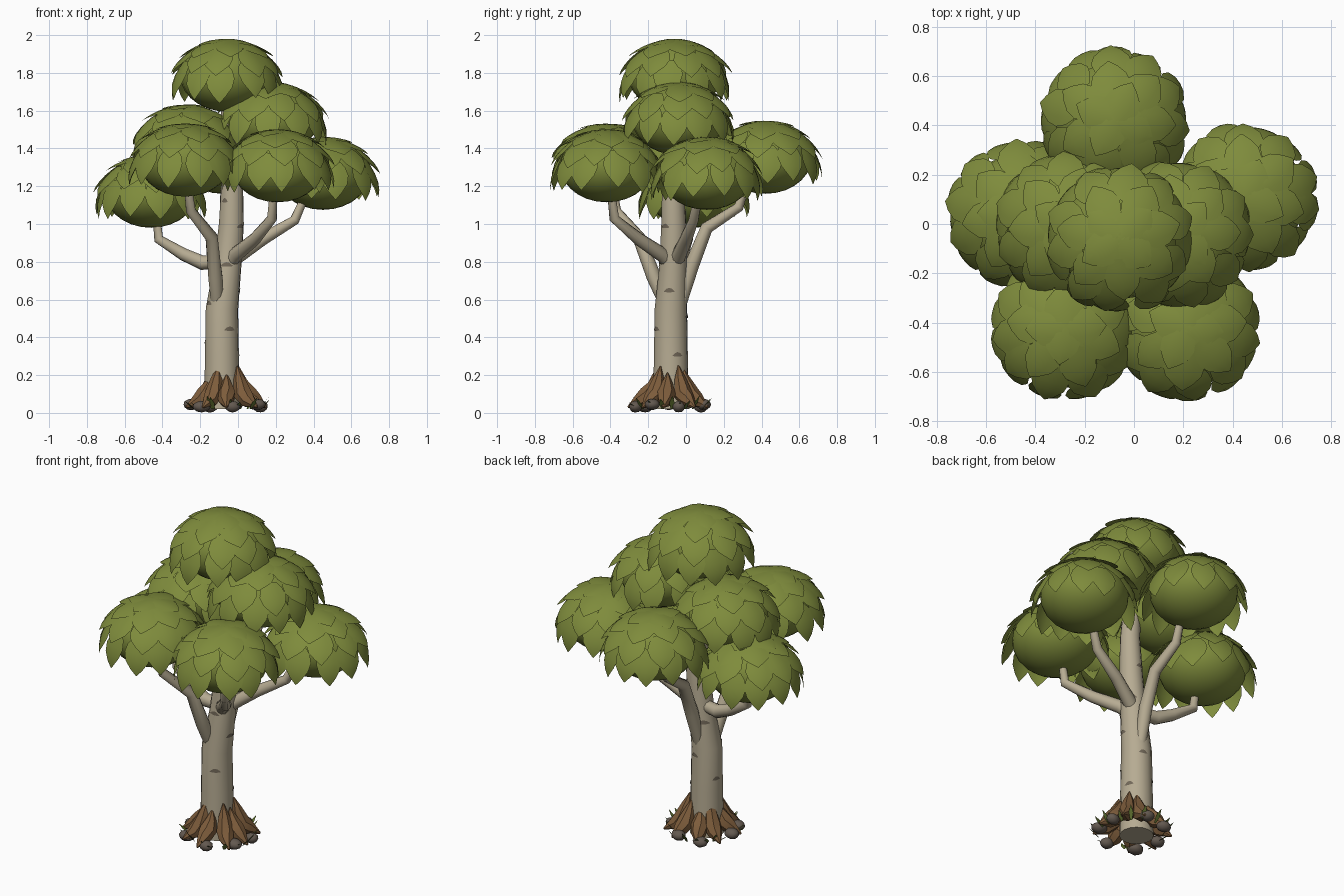
import bpy, bmesh, math, random
from mathutils import Vector

random.seed(4)
cube = bpy.data.objects.get("Cube")
if cube:
    bpy.data.objects.remove(cube)


def material(name, rgb):
    m = bpy.data.materials.new(name)
    m.use_nodes = True
    m.diffuse_color = (*rgb, 1)
    bsdf = m.node_tree.nodes["Principled BSDF"]
    bsdf.inputs["Base Color"].default_value = (*rgb, 1)
    bsdf.inputs["Roughness"].default_value = 0.9
    return m


LEAF = material("leaf_green", (0.21, 0.26, 0.045))
BARK = material("pale_bark", (0.47, 0.41, 0.29))
MARK = material("bark_mark", (0.17, 0.14, 0.10))
ROOT = material("root_brown", (0.21, 0.11, 0.045))
STONE = material("stone_grey", (0.125, 0.10, 0.08))
GRASS = material("grass_green", (0.12, 0.17, 0.03))


def finish(bm, name, mat, angle=50):
    bmesh.ops.recalc_face_normals(bm, faces=bm.faces)
    mesh = bpy.data.meshes.new(name)
    bm.to_mesh(mesh)
    bm.free()
    mesh.materials.append(mat)
    ob = bpy.data.objects.new(name, mesh)
    bpy.context.collection.objects.link(ob)
    bpy.ops.object.select_all(action='DESELECT')
    ob.select_set(True)
    bpy.context.view_layer.objects.active = ob
    bpy.ops.object.shade_smooth_by_angle(angle=math.radians(angle))
    return ob


def tube(bm, path, radii, sides=12):
    """Skin a path of points with rings of the given radii."""
    pts = [Vector(p) for p in path]
    rings = []
    for i, p in enumerate(pts):
        d = (pts[min(i + 1, len(pts) - 1)] - pts[max(i - 1, 0)]).normalized()
        u = d.cross(Vector((0.31, 0.95, 0.05))).normalized()
        v = d.cross(u)
        rings.append([bm.verts.new(p + radii[i] * (u * math.cos(a) + v * math.sin(a)))
                      for a in (math.tau * k / sides for k in range(sides))])
    for a, b in zip(rings, rings[1:]):
        for k in range(sides):
            n = (k + 1) % sides
            bm.faces.new((a[k], a[n], b[n], b[k]))
    bm.faces.new(rings[0])
    bm.faces.new(rings[-1])


def strip(bm, rows):
    """Join rows of points of equal length into faces."""
    grid = [[bm.verts.new(p) for p in row] for row in rows]
    for a, b in zip(grid, grid[1:]):
        for k in range(len(a) - 1):
            bm.faces.new((a[k], a[k + 1], b[k + 1], b[k]))


# Trunk
TRUNK = [(-0.085, -0.08, 0.02), (-0.085, -0.08, 0.3), (-0.085, -0.08, 0.55),
         (-0.055, -0.068, 0.78), (-0.035, -0.065, 1.0), (-0.03, -0.07, 1.25),
         (-0.05, -0.06, 1.65)]
TRUNK_R = [0.095, 0.09, 0.086, 0.073, 0.066, 0.056, 0.04]
bm = bmesh.new()
tube(bm, TRUNK, TRUNK_R, 16)
finish(bm, "trunk", BARK)

# Branches, each bending up into a clump
BRANCHES = {
    "front_right_branch": [(-0.11, -0.11, 0.58), (-0.12, -0.17, 0.72), (-0.14, -0.25, 0.93),
                           (-0.25, -0.37, 1.07), (-0.27, -0.40, 1.25)],
    "front_left_branch": [(-0.05, -0.08, 0.78), (-0.01, -0.13, 0.84), (0.09, -0.25, 0.92),
                          (0.18, -0.38, 1.03), (0.19, -0.40, 1.2)],
    "left_branch": [(-0.05, -0.06, 0.78), (0.0, -0.04, 0.83), (0.13, 0.0, 0.92),
                    (0.30, 0.04, 1.02), (0.37, 0.07, 1.18)],
    "right_branch": [(-0.08, -0.06, 0.80), (-0.19, -0.04, 0.795), (-0.29, -0.02, 0.84),
                     (-0.42, 0.01, 0.92), (-0.435, 0.02, 1.07)],
    "back_branch": [(-0.07, -0.03, 0.58), (-0.06, 0.03, 0.78), (-0.06, 0.11, 0.98),
                    (-0.07, 0.28, 1.09), (-0.07, 0.33, 1.26)],
}
for name, path in BRANCHES.items():
    bm = bmesh.new()
    tube(bm, path, [0.034, 0.039, 0.034, 0.027, 0.02], 10)
    finish(bm, name, BARK)


# Dark marks lying on the trunk
def trunk_at(z):
    for i in range(len(TRUNK) - 1):
        lo, hi = Vector(TRUNK[i]), Vector(TRUNK[i + 1])
        if lo.z <= z <= hi.z:
            f = (z - lo.z) / (hi.z - lo.z)
            return lo.lerp(hi, f), TRUNK_R[i] + f * (TRUNK_R[i + 1] - TRUNK_R[i])


bm = bmesh.new()
for k in range(13):
    z0 = 0.31 + 0.068 * k
    turn = 2.4 * k + 0.4
    half = random.uniform(0.25, 0.5)
    rows = []
    for s in (-1, -0.5, 0, 0.5, 1):
        thick = 0.011 * (1 - s * s) + 0.001
        row = []
        for side in (-1, 1):
            z = z0 + side * thick - 0.008 * s * s
            c, r = trunk_at(z)
            a = turn + half * s
            row.append(c + Vector((math.cos(a), math.sin(a), 0)) * (r + 0.003))
        rows.append(row)
    strip(bm, rows)
finish(bm, "bark_marks", MARK)

# Spindle-shaped roots around the base
BASE = Vector((-0.06, -0.085, 0))


def around(angle, radius, z):
    return BASE + Vector((radius * math.cos(angle), radius * math.sin(angle), z))


bm = bmesh.new()
for k in range(9):
    a = math.tau * k / 9 + random.uniform(-0.1, 0.1) - 1.5
    top = random.uniform(0.19, 0.26)
    out = random.uniform(0.19, 0.225)
    path = [around(a, 0.075, top), around(a, 0.09, top * 0.72), around(a, 0.115, 0.10),
            around(a, 0.155, 0.065), around(a, out, 0.03)]
    tube(bm, path, [0.004, 0.032, 0.05, 0.042, 0.005], 7)
finish(bm, "roots", ROOT, 35)

# Stones between the roots
for k in range(7):
    bm = bmesh.new()
    bmesh.ops.create_icosphere(bm, subdivisions=2, radius=1)
    a = math.tau * k / 7 - 1.4 + random.uniform(-0.15, 0.15)
    size = random.uniform(0.036, 0.05)
    for v in bm.verts:
        v.co *= random.uniform(0.94, 1.04)
    bmesh.ops.scale(bm, vec=(size, size * 0.85, 0.031), verts=bm.verts)
    bmesh.ops.translate(bm, vec=around(a, 0.185, 0.033 + 0.012 * (k % 2)), verts=bm.verts)
    finish(bm, "stone_%d" % (k + 1), STONE, 60)

# Small grass blades
bm = bmesh.new()
for k in range(20):
    a = math.tau * k / 20 + random.uniform(-0.15, 0.15)
    r0, h = random.uniform(0.16, 0.19), random.uniform(0.03, 0.07)
    w = 0.07
    strip(bm, [[around(a - w * f, r0 + 0.05 * t, 0.02 + h * t), around(a + w * f, r0 + 0.05 * t, 0.02 + h * t)]
               for t, f in ((0, 0.5), (0.5, 1), (1, 0.08))])
finish(bm, "grass", GRASS)

# Leaf clumps: a squashed core with overlapping rings of pointed leaves
RX, RZ = 0.245, 0.19
OUTLINE = [(0, 0.45), (0.2, 0.82), (0.45, 1), (0.68, 0.86), (0.86, 0.45), (1, 0.03)]
# leaf count, start and end angle from the top, lift at tip, half width
RINGS = [(4, -4, 38, 0.05, 0.075), (7, 18, 62, 0.10, 0.08),
         (10, 42, 90, 0.20, 0.08), (12, 68, 119, 0.35, 0.075)]


def leaf(bm, centre, turn, start, end, lift, width):
    out = Vector((math.cos(turn), math.sin(turn), 0))
    side = Vector((-out.y, out.x, 0))
    rows = []
    for t, f in OUTLINE:
        phi = math.radians(start + (end - start) * t)
        normal = out * math.sin(phi) + Vector((0, 0, math.cos(phi)))
        p = out * RX * math.sin(phi) + Vector((0, 0, RZ * math.cos(phi)))
        p = p * (1.03 + lift * t ** 1.6)
        row = []
        for s in (-1, -0.5, 0, 0.5, 1):
            w = s * f * width
            row.append(centre + p + side * w - normal * w * w * 2.2)
        rows.append(row)
    strip(bm, rows)


CLUMPS = {
    "top": (-0.06, -0.06, 1.785), "upper_left": (0.18, -0.04, 1.555),
    "upper_right": (-0.27, -0.01, 1.435), "front_right": (-0.28, -0.42, 1.335),
    "front_left": (0.21, -0.42, 1.305), "left": (0.45, 0.11, 1.265),
    "back": (-0.08, 0.42, 1.35), "right": (-0.46, 0.04, 1.17),
}
for name, pos in CLUMPS.items():
    centre = Vector(pos)
    bm = bmesh.new()
    bmesh.ops.create_uvsphere(bm, u_segments=24, v_segments=14, radius=1)
    bmesh.ops.scale(bm, vec=(RX, RX, RZ), verts=bm.verts)
    bmesh.ops.translate(bm, vec=centre, verts=bm.verts)
    finish(bm, name + "_clump_core", LEAF)
    bm = bmesh.new()
    for n, start, end, lift, width in RINGS:
        shift = random.uniform(0, math.tau)
        for k in range(n):
            turn = shift + math.tau * (k + random.uniform(-0.15, 0.15)) / n
            tilt = random.uniform(-4, 4)
            leaf(bm, centre, turn, start + tilt, end + tilt,
                 lift + random.uniform(-0.02, 0.04), width * random.uniform(0.92, 1.08))
    finish(bm, name + "_clump_leaves", LEAF)
